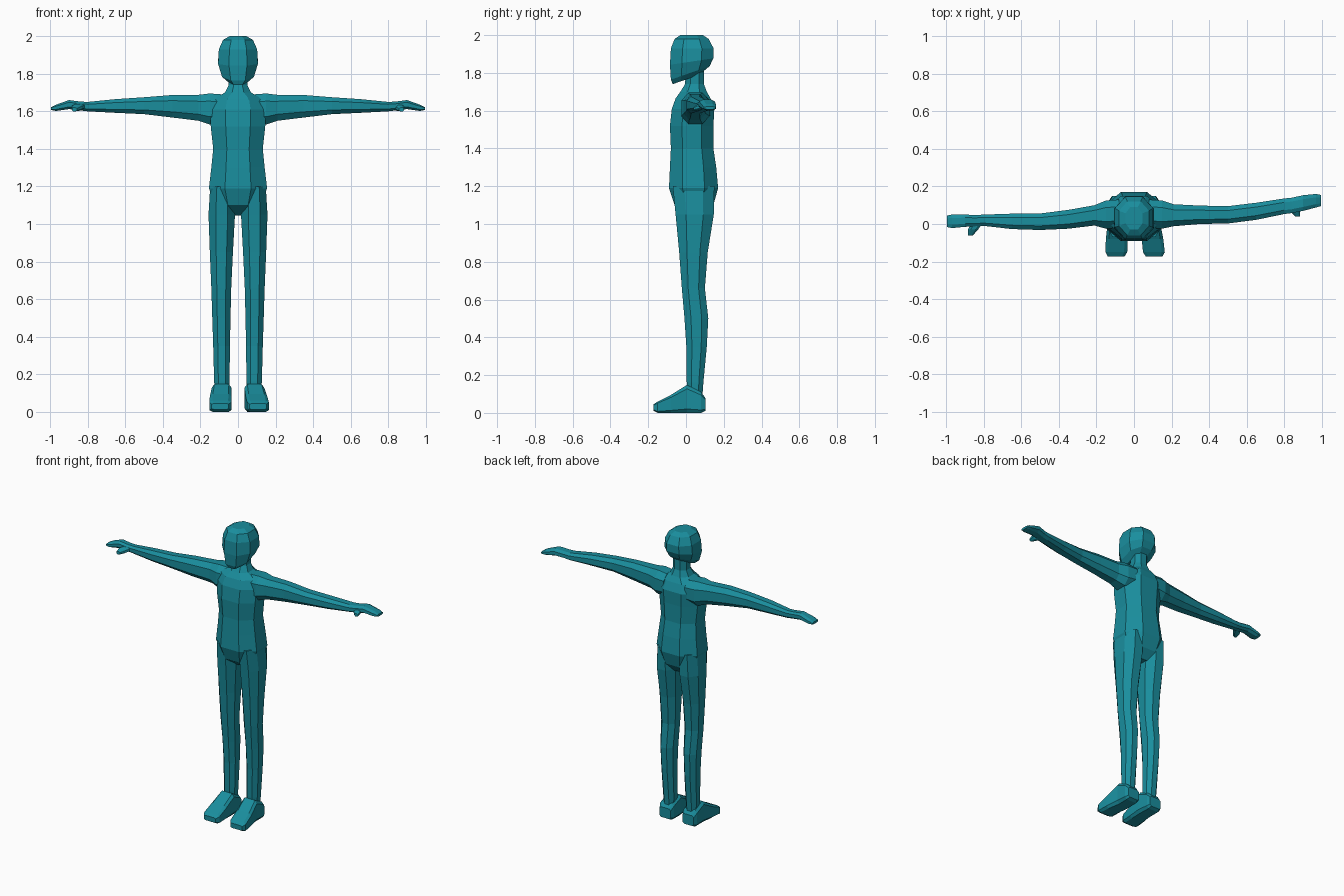
import bpy, bmesh

C = bpy.context.scene.collection
teal = bpy.data.materials.new("teal")
teal.diffuse_color = (0.01, 0.27, 0.34, 1)


def loft(name, axis, rings, k=0.45):
    """Eight-sided loft along an axis; ring = (t, a0, a1, b0, b1[, slope of t over b])."""
    oct8 = [(1, -k), (1, k), (k, 1), (-k, 1), (-1, k), (-1, -k), (-k, -1), (k, -1)]
    bm = bmesh.new()
    loops = []
    for t, a0, a1, b0, b1, *s in rings:
        loop = []
        for u, v in oct8:
            a = (a0 + a1) / 2 + u * (a1 - a0) / 2
            b = (b0 + b1) / 2 + v * (b1 - b0) / 2
            w = t + (s[0] * v * (b1 - b0) / 2 if s else 0)
            loop.append(bm.verts.new({'x': (w, a, b), 'y': (a, w, b), 'z': (a, b, w)}[axis]))
        loops.append(loop)
    for p, q in zip(loops, loops[1:]):
        for i in range(8):
            j = (i + 1) % 8
            bm.faces.new((p[i], p[j], q[j], q[i]))
    bm.faces.new(loops[0])
    bm.faces.new(loops[-1])
    bmesh.ops.recalc_face_normals(bm, faces=bm.faces)
    me = bpy.data.meshes.new(name)
    bm.to_mesh(me)
    bm.free()
    me.materials.append(teal)
    ob = bpy.data.objects.new(name, me)
    C.objects.link(ob)
    return ob


def sym(rows):
    return [(r[0], -r[1], *r[1:]) for r in rows]


# torso and neck
body = loft("body", 'z', sym([
    (1.045, .05, .01, .10), (1.10, .12, -.06, .145), (1.19, .155, -.09, .17),
    (1.30, .142, -.085, .16), (1.40, .132, -.08, .145), (1.52, .145, -.085, .145),
    (1.61, .15, -.075, .15), (1.665, .13, -.055, .13), (1.70, .07, -.03, .11),
    (1.74, .05, -.005, .095), (1.84, .05, 0, .095)]))

# head with a slanted jaw
parts = [loft("head", 'z', sym([
    (1.765, .05, -.07, .07, .35), (1.80, .085, -.08, .125, .35),
    (1.86, .106, -.085, .145, .15), (1.93, .102, -.08, .146, 0),
    (1.98, .08, -.06, .12, 0), (2.0, .045, -.03, .09, 0)]))]

# legs and feet
for side, label, toe in ((1, "right", .012), (-1, "left", 0)):
    leg = [(1.20, .02, .148, -.07, .15), (1.05, .016, .157, -.055, .147),
           (.85, .027, .15, -.036, .115), (.66, .036, .142, -.022, .10),
           (.50, .04, .137, -.008, .118), (.35, .043, .132, .002, .11),
           (.16, .045, .127, .004, .092), (.06, .05, .12, .01, .085)]
    foot = [(.102, .045, .13, .01, .08), (.08, .037, .14, 0, .11),
            (.005, .034, .14, 0, .148), (-.08, .035 + toe / 2, .15 + toe / 2, 0, .095),
            (-.15, .036 + toe, .152 + toe, 0, .06), (-.172, .05 + toe, .14 + toe, .012, .045)]
    flip = lambda rows: [(t, *sorted((side * a, side * b)), *r) for t, a, b, *r in rows]
    parts.append(loft(label + "_leg", 'z', flip(leg)))
    parts.append(loft(label + "_foot", 'y', flip(foot), .72))

# arms with mitten hands; depth differs between the two sides
xs = [.08, .15, .21, .35, .50, .65, .80, .84, .90, .97, .995]
zs = [(1.54, 1.69), (1.53, 1.695), (1.55, 1.688), (1.567, 1.687), (1.585, 1.675),
      (1.592, 1.665), (1.60, 1.65), (1.605, 1.652), (1.612, 1.66), (1.602, 1.635), (1.607, 1.622)]
depth = {
    "right": [(-.02, .13), (-.025, .125), (-.012, .105), (0, .098), (.003, .095), (.022, .113),
              (.053, .136), (.058, .14), (.07, .153), (.088, .16), (.095, .155)],
    "left": [(-.02, .13), (-.025, .125), (-.008, .10), (-.025, .075), (-.032, .056), (-.027, .055),
             (-.01, .05), (-.012, .048), (-.015, .05), (-.022, .05), (-.016, .045)]}
for label, side, y in (("right", 1, .04), ("left", -1, -.06)):
    parts.append(loft(label + "_arm", 'x',
                      [(side * x, *d, *z) for x, d, z in zip(xs, depth[label], zs)], .5))
    thumb = [(y + .075, .80, .86, 1.615, 1.645), (y + .03, .83, .885, 1.603, 1.638),
             (y, .858, .885, 1.60, 1.62)]
    parts.append(loft(label + "_thumb", 'y',
                      [(t, *sorted((side * a, side * b)), *z) for t, a, b, *z in thumb]))

# fuse everything into one skin
for p in parts:
    m = body.modifiers.new(p.name, 'BOOLEAN')
    m.operation, m.solver, m.object = 'UNION', 'EXACT', p
dg = bpy.context.evaluated_depsgraph_get()
fused = bpy.data.meshes.new_from_object(body.evaluated_get(dg))
body.modifiers.clear()
body.data = fused
for p in parts:
    bpy.data.objects.remove(p)
